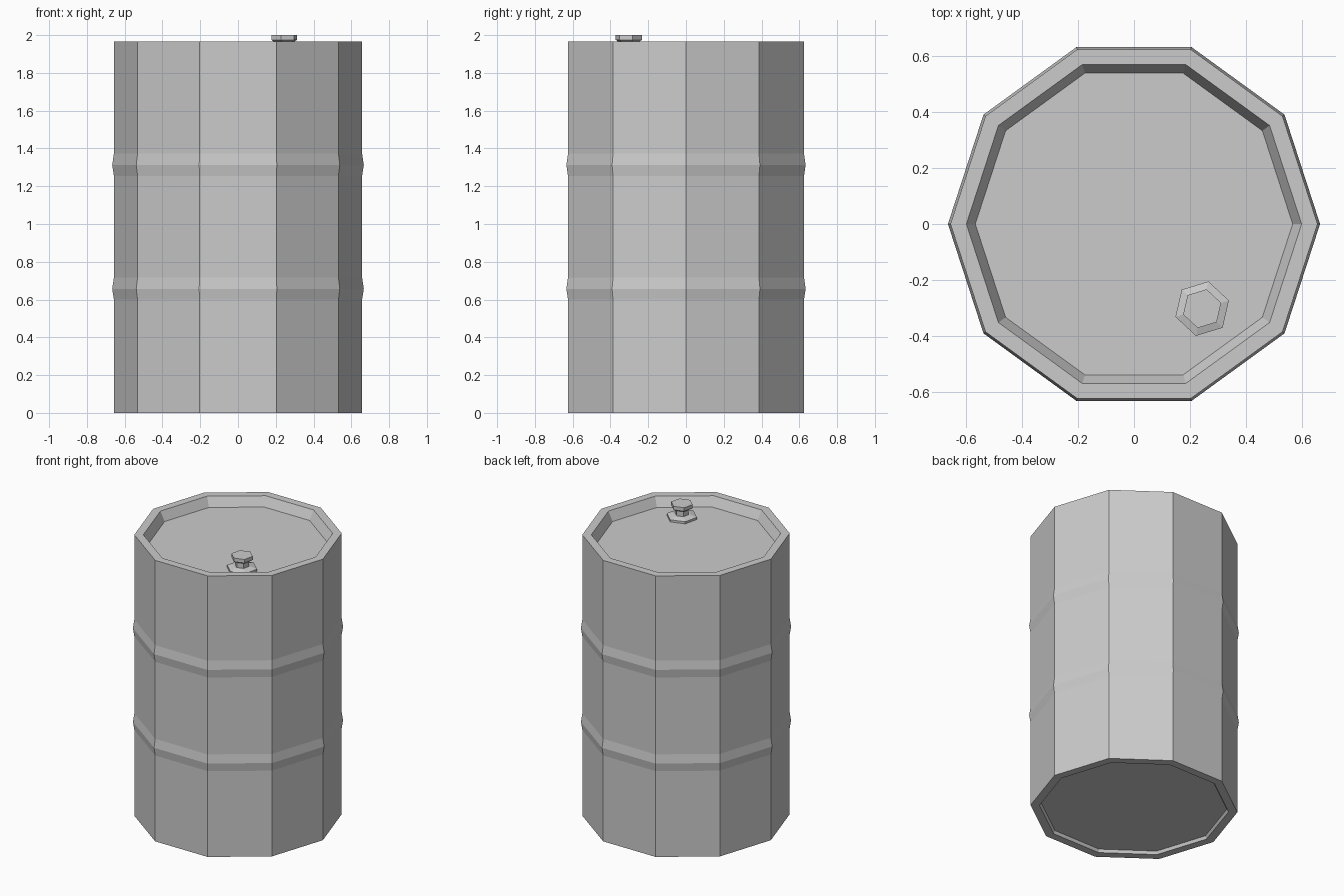
import bpy
import bmesh
import math

cube = bpy.data.objects.get("Cube")
if cube:
    bpy.data.objects.remove(cube, do_unlink=True)

# Single painted-metal colour
grey = bpy.data.materials.new("grey metal")
grey.use_nodes = True
colour = (0.6, 0.6, 0.6, 1)
grey.diffuse_color = colour
grey.node_tree.nodes["Principled BSDF"].inputs["Base Color"].default_value = colour


def lathe(name, profile, sides, centre=(0, 0), turn=0):
    """Flat-faced solid from (radius, height) rings, capped at both ends."""
    bm = bmesh.new()
    rings = []
    for radius, z in profile:
        angles = [math.radians(turn) + math.tau * i / sides for i in range(sides)]
        rings.append([bm.verts.new((radius * math.cos(a), radius * math.sin(a), z))
                      for a in angles])
    for low, high in zip(rings, rings[1:]):
        for i in range(sides):
            j = (i + 1) % sides
            bm.faces.new((low[i], low[j], high[j], high[i]))
    bm.faces.new(rings[0][::-1])
    bm.faces.new(rings[-1])
    bmesh.ops.recalc_face_normals(bm, faces=bm.faces)
    mesh = bpy.data.meshes.new(name)
    bm.to_mesh(mesh)
    bm.free()
    mesh.materials.append(grey)
    obj = bpy.data.objects.new(name, mesh)
    obj.location = (*centre, 0)
    bpy.context.collection.objects.link(obj)
    return obj


BODY, RIB, HEIGHT, LID = 0.657, 0.666, 1.965, 1.9

# Drum: recessed base, two pressed ribs, rim and sunken lid
drum = [(0.59, 0.02), (0.6, 0), (BODY, 0)]
for z in (0.657, 1.312):
    drum += [(BODY, z - 0.057), (RIB, z), (BODY, z + 0.06)]
drum += [(BODY, HEIGHT), (0.6, HEIGHT), (0.568, LID)]
lathe("drum_body", drum, 10)

# Filler plug: sloped collar, neck and hexagonal cap
plug_at = (0.244, -0.303)
lathe("plug_collar", [(0.1, LID - 0.005), (0.1, 1.915), (0.06, 1.926)], 6, plug_at, 17)
lathe("plug_neck", [(0.045, 1.915), (0.045, 1.97)], 6, plug_at, 17)
lathe("plug_cap", [(0.057, 1.965), (0.071, 1.975), (0.071, 2)], 6, plug_at, 17)
